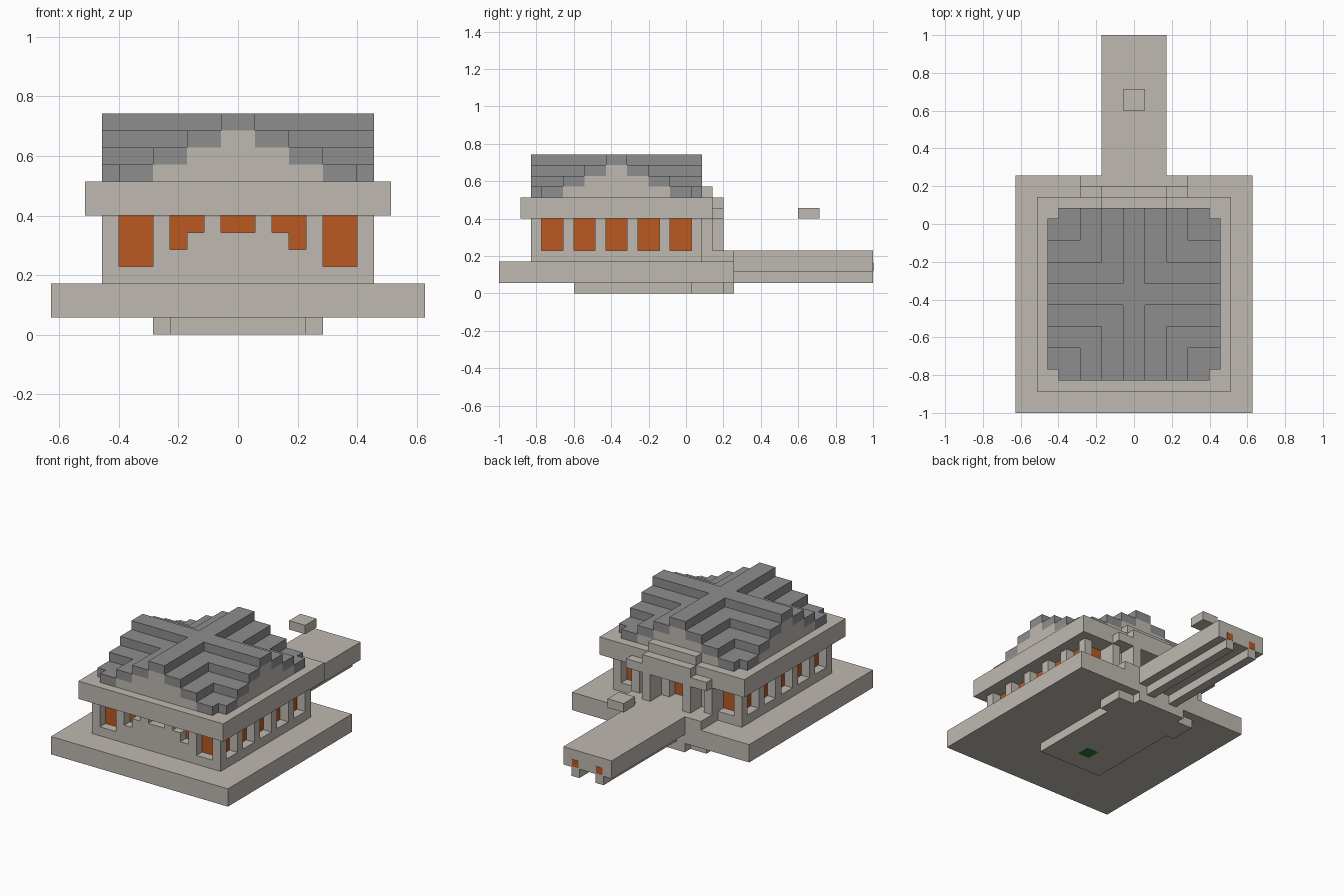
import bpy
import bmesh
from mathutils import Matrix, Vector

U = 2 / 35          # building module
MID = 17.5          # half length in modules

old = bpy.data.objects.get("Cube")
if old:
    bpy.data.objects.remove(old, do_unlink=True)


def material(name, rgb):
    m = bpy.data.materials.new(name)
    m.use_nodes = True
    m.diffuse_color = (*rgb, 1)
    m.node_tree.nodes["Principled BSDF"].inputs["Base Color"].default_value = (*rgb, 1)
    return m


stone = material("warm stone", (0.52, 0.485, 0.44))
slate = material("grey slate", (0.27, 0.27, 0.275))
amber = material("burnt orange", (0.49, 0.10, 0.015))
green = material("dark green", (0.03, 0.18, 0.03))


def blocks(name, mat, boxes):
    """Join boxes (x0, x1, y0, y1, z0, z1), in modules, y counted from the front."""
    bm = bmesh.new()
    for x0, x1, y0, y1, z0, z1 in boxes:
        size = Vector((x1 - x0, y1 - y0, z1 - z0)) * U
        centre = Vector(((x0 + x1) / 2, (y0 + y1) / 2 - MID, (z0 + z1) / 2)) * U
        bmesh.ops.create_cube(bm, size=1, matrix=Matrix.Translation(centre) @ Matrix.Diagonal((*size, 1)))
    mesh = bpy.data.meshes.new(name)
    bm.to_mesh(mesh)
    bm.free()
    mesh.materials.append(mat)
    ob = bpy.data.objects.new(name, mesh)
    bpy.context.collection.objects.link(ob)
    return ob


def both(boxes):
    """Add the mirror image of each box across x = 0."""
    return boxes + [(-x1, -x0, *rest) for x0, x1, *rest in boxes]


# Foundation and terrace
blocks("foundation", stone, [(-4, 4, 7, 18, 0, 1), (-5, 5, 18, 21, 0, 1), (-3, 3, 21, 22, 0, 1)])
blocks("foundation_patch", green, [(-0.75, 0.75, 9.2, 10.8, -0.02, 0.05)]).location.z = 0.02 * U
blocks("terrace", stone, [(-11, 11, 0, 22, 1, 3)])

# Walls: glazed core, low sill wall, then piers round all four sides
blocks("wall_base", stone, [(-8, 8, 3, 19, 3, 4)])
blocks("window_panes", amber, [(-7, 7, 4, 18, 4, 7)])
blocks("side_piers", stone, both([(7, 8, y, y + 1, 4, 7) for y in range(3, 19, 3)]))
blocks("front_wall", stone, both([(4, 5, 3, 4, 4, 7), (3, 4, 3, 4, 4, 5), (2, 3, 3, 4, 4, 6),
                                  (1, 2, 3, 4, 4, 7)]) + [(-1, 1, 3, 4, 4, 6)])
blocks("back_wall", stone, both([(1, 5, 18, 19, 4, 7)]))
blocks("cornice", stone, [(-9, 9, 2, 20, 7, 9)])

# Back porch
blocks("porch_floor", stone, [(-5, 5, 19, 22, 3, 4)])
blocks("porch_pillars", stone, both([(4, 5, 19, 20, 4, 7), (2, 3, 19, 21, 4, 7)]))
blocks("porch_lintel", stone, [(-5, 5, 20, 21, 7, 8), (-3, 3, 20, 21, 8, 9), (-3, 3, 19, 20, 9, 10)])

# Stepped cross-gable roof: slate courses with stone gable fill
slates, gables = [], []
for step in range(4):
    w, z = 7 - 2 * step, 9 + step
    if step < 3:
        n = w - 2
        slates += both([(n, w, 3, 19, z, z + 1)])
        slates += [(-8, 8, 11 + n, 11 + w, z, z + 1), (-8, 8, 11 - w, 11 - n, z, z + 1)]
        gables += [(-n, n, 3, 19, z, z + 1), (-8, 8, 11 - n, 11 + n, z, z + 1)]
    else:
        slates += [(-w, w, 3, 19, z, z + 1), (-8, 8, 11 - w, 11 + w, z, z + 1)]
blocks("roof_courses", slate, slates)
blocks("gable_fill", stone, gables)

# Causeway with beams, end lamps and the floating block
blocks("causeway", stone, [(-3, 3, 22, 35, 2, 4)])
blocks("causeway_beams", stone, both([(1, 2, 22, 35, 1, 2)]))
blocks("causeway_lamps", amber, both([(1.1, 1.9, 34.95, 35.03, 2.1, 2.9)]))
blocks("floating_block", stone, [(-1, 1, 28, 30, 7, 8)])
